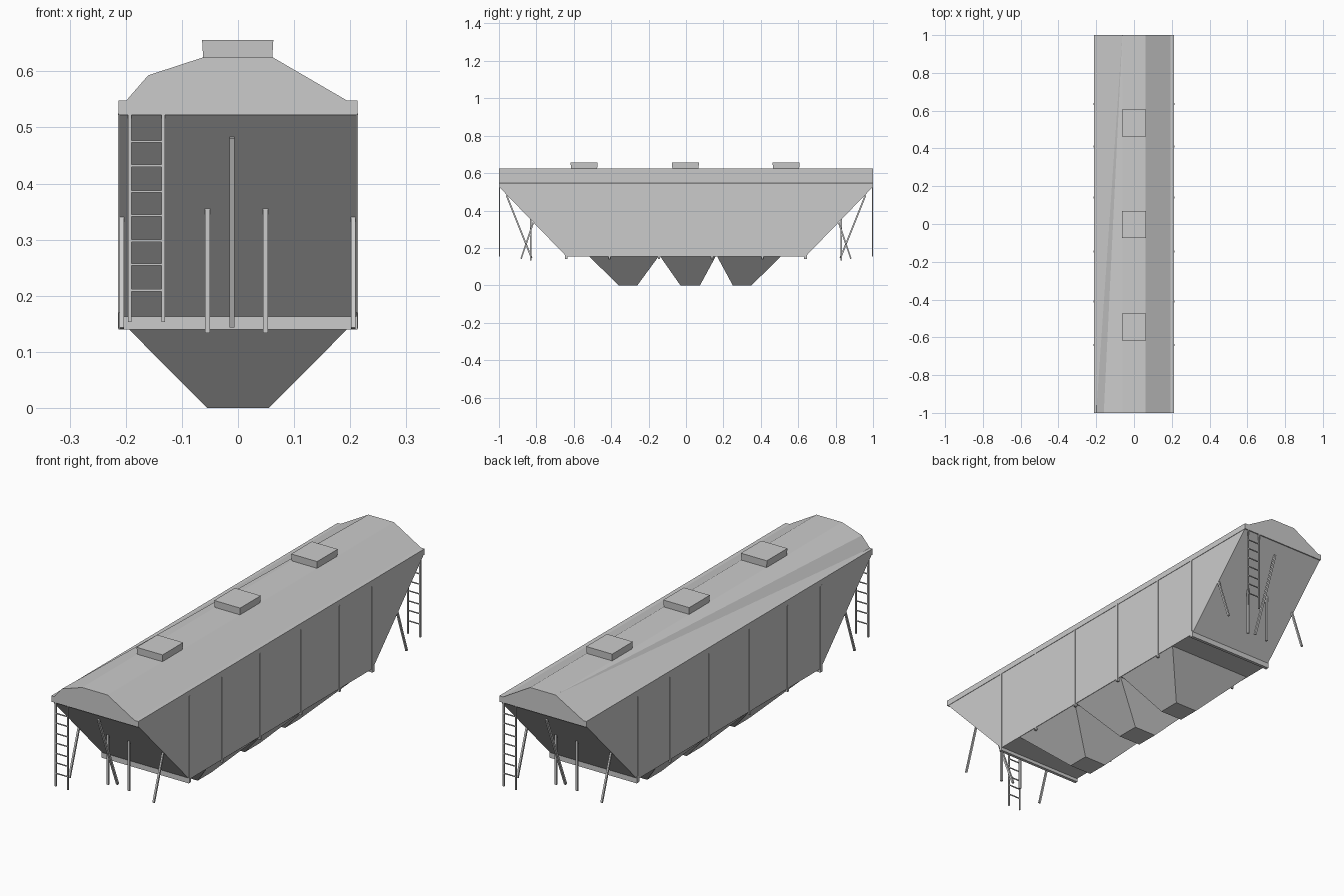
import bpy
from mathutils import Vector, Matrix

if "Cube" in bpy.data.objects:
    bpy.data.objects.remove(bpy.data.objects["Cube"])


def mesh(name, verts, faces):
    me = bpy.data.meshes.new(name)
    me.from_pydata(verts, [], faces)
    ob = bpy.data.objects.new(name, me)
    bpy.context.collection.objects.link(ob)
    return ob


def prism(name, low, high):
    """Solid between two matching point loops."""
    n = len(low)
    faces = [tuple(range(n))[::-1], tuple(range(n, 2 * n))]
    faces += [(i, (i + 1) % n, n + (i + 1) % n, n + i) for i in range(n)]
    return mesh(name, low + high, faces)


def rect(x0, x1, y0, y1, z):
    return [(x0, y0, z), (x1, y0, z), (x1, y1, z), (x0, y1, z)]


def box(name, x0, x1, y0, y1, z0, z1):
    return prism(name, rect(x0, x1, y0, y1, z0), rect(x0, x1, y0, y1, z1))


def bar(name, a, b, w):
    """Square bar from a to b, lying in a plane of constant x."""
    a, b = Vector(a), Vector(b)
    side = (b - a).normalized().cross(Vector((1, 0, 0))) * w / 2
    x = Vector((w / 2, 0, 0))
    loop = lambda p: [tuple(p + s * x + t * side) for s, t in ((-1, -1), (1, -1), (1, 1), (-1, 1))]
    return prism(name, loop(a), loop(b))


# Main body with sloping ends
side = [(-0.64, 0.155), (0.64, 0.155), (0.998, 0.525), (0.998, 0.547), (-0.998, 0.547), (-0.998, 0.525)]
prism("body", [(0.211, y, z) for y, z in side], [(-0.211, y, z) for y, z in side])

# Rim around the top edge
box("top_rim", -0.213, 0.213, -1, 1, 0.522, 0.548)

# Roof, with one raised corner at the front left
roof_verts = [(-0.2, -1, 0.547), (-0.16, -1, 0.593), (-0.062, -1, 0.625), (0.062, -1, 0.625), (0.196, -1, 0.547),
              (-0.2, 1, 0.547), (-0.062, 1, 0.625), (0.062, 1, 0.625), (0.196, 1, 0.547)]
mesh("roof", roof_verts, [(4, 3, 2, 1, 0), (5, 6, 7, 8), (3, 4, 8, 7), (2, 3, 7, 6),
                          (1, 2, 6), (0, 1, 6), (0, 6, 5), (0, 5, 8, 4)])

# Roof hatches
for y in (-0.545, -0.003, 0.535):
    prism("roof_hatch", rect(-0.062, 0.061, y - 0.07, y + 0.07, 0.622),
          rect(-0.064, 0.063, y - 0.072, y + 0.072, 0.656))

# Discharge chutes
for top0, top1, bot0, bot1 in ((-0.52, -0.145, -0.36, -0.26), (-0.14, 0.16, -0.03, 0.075), (0.165, 0.51, 0.25, 0.35)):
    prism("chute", rect(-0.055, 0.055, bot0, bot1, 0), rect(-0.211, 0.211, top0, top1, 0.157))

# Side ribs
for y in (-0.64, -0.41, -0.145, 0.14, 0.41, 0.635):
    for s in (-1, 1):
        x0, x1 = sorted((s * 0.204, s * 0.2135))
        box("side_rib", x0, x1, y - 0.005, y + 0.005, 0.142, 0.525)


# End fittings: sill, ladder, posts and braces
def end_fittings(end):
    obs = [box(end + "_sill", -0.213, 0.213, -0.648, -0.634, 0.14, 0.17)]
    for x in (-0.193, -0.133):
        obs.append(box(end + "_ladder_rail", x - 0.003, x + 0.003, -1, -0.994, 0.153, 0.524))
    for z in (0.21, 0.256, 0.298, 0.343, 0.386, 0.432, 0.475):
        obs.append(box(end + "_ladder_rung", -0.193, -0.133, -0.999, -0.995, z - 0.002, z + 0.002))
    for x in (-0.054, 0.049):
        obs.append(bar(end + "_post", (x, -0.83, 0.134), (x, -0.83, 0.356), 0.009))
    obs.append(bar(end + "_centre_brace", (-0.011, -0.825, 0.145), (-0.011, -0.96, 0.482), 0.009))
    for x in (-0.207, 0.205):
        obs.append(bar(end + "_corner_brace", (x, -0.882, 0.142), (x, -0.815, 0.34), 0.008))
    return obs


end_fittings("front")
half_turn = Matrix.Rotation(3.14159265, 4, 'Z')
for ob in end_fittings("back"):
    ob.data.transform(half_turn)

# Point all faces outward
import bmesh
for ob in bpy.context.collection.objects:
    bm = bmesh.new()
    bm.from_mesh(ob.data)
    bmesh.ops.recalc_face_normals(bm, faces=bm.faces)
    bm.to_mesh(ob.data)
    bm.free()
